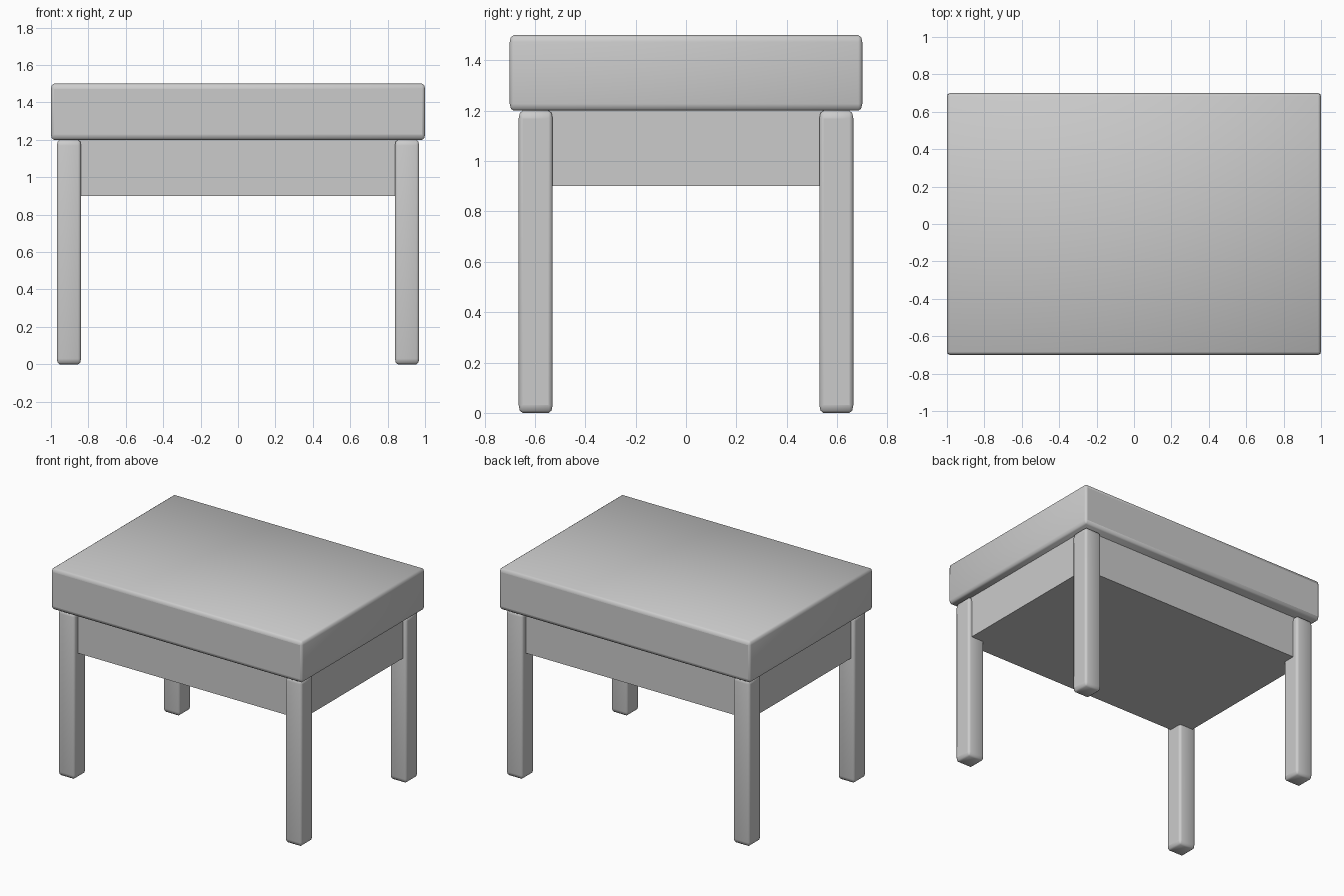
import bpy, bmesh
from mathutils import Vector

cube = bpy.data.objects.get("Cube")
if cube:
    bpy.data.objects.remove(cube, do_unlink=True)

grey = bpy.data.materials.new("plain_grey")
grey.use_nodes = True
colour = (0.6, 0.6, 0.6, 1)
grey.diffuse_color = colour
grey.node_tree.nodes["Principled BSDF"].inputs["Base Color"].default_value = colour


def box(name, centre, size, bevel=0, stretch=1, flat_axis=None):
    """Box with edges bevelled, the bevel being stretched along z.
    The large faces across flat_axis stay flat shaded, the rest is smooth."""
    bm = bmesh.new()
    bmesh.ops.create_cube(bm, size=1)
    bmesh.ops.scale(bm, vec=(size[0], size[1], size[2] / stretch), verts=bm.verts)
    if bevel:
        bmesh.ops.bevel(bm, geom=bm.edges[:], offset=bevel, segments=2,
                        profile=0.5, affect='EDGES')
        bm.normal_update()
        for face in bm.faces:
            face.smooth = abs(face.normal[flat_axis]) < 0.99
    bmesh.ops.scale(bm, vec=(1, 1, stretch), verts=bm.verts)
    bmesh.ops.translate(bm, vec=Vector(centre), verts=bm.verts)
    mesh = bpy.data.meshes.new(name)
    bm.to_mesh(mesh)
    bm.free()
    mesh.materials.append(grey)
    obj = bpy.data.objects.new(name, mesh)
    bpy.context.collection.objects.link(obj)
    return obj


# Thick top slab
box("top", (0, 0, 1.35), (2, 1.4, 0.3), 0.016, 1.7, flat_axis=1)

# Solid apron under the top, set slightly inside the outer leg faces
box("apron", (0, 0, 1.05), (1.89, 1.25, 0.3))

# Four legs
for x, side in ((1, "left"), (-1, "right")):
    for y, end in ((-1, "front"), (1, "back")):
        box(f"{end}_{side}_leg", (0.904 * x, 0.597 * y, 0.6), (0.13, 0.135, 1.2),
            0.016, 1.9, flat_axis=0)
